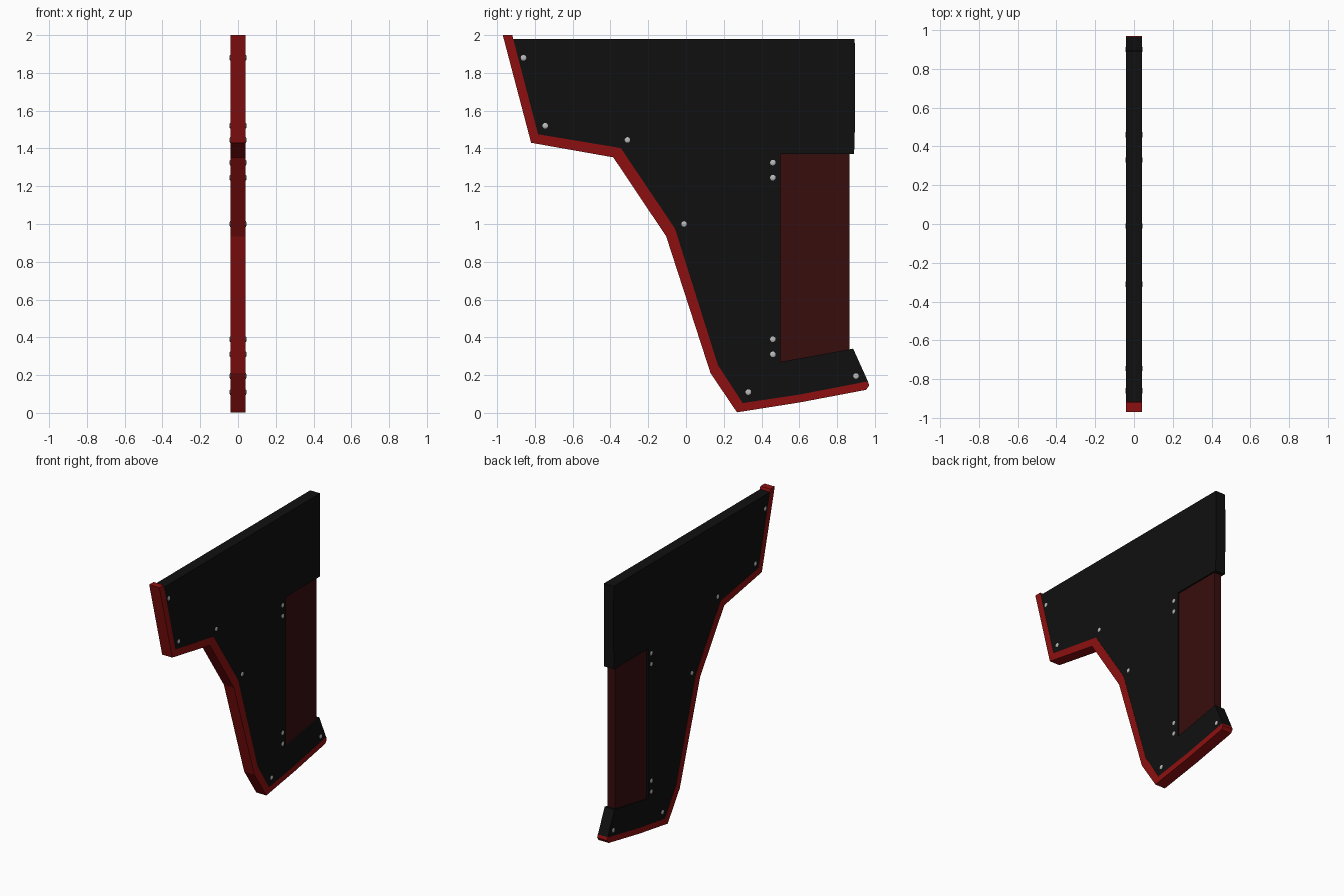
import bpy, bmesh, math
from mathutils import Matrix

if "Cube" in bpy.data.objects:
    bpy.data.objects.remove(bpy.data.objects["Cube"])


def material(name, r, g, b):
    m = bpy.data.materials.new(name)
    m.diffuse_color = (r, g, b, 1)
    m.use_nodes = True
    m.node_tree.nodes["Principled BSDF"].inputs["Base Color"].default_value = m.diffuse_color
    return m


def finish(name, bm, mat):
    bmesh.ops.recalc_face_normals(bm, faces=bm.faces[:])
    me = bpy.data.meshes.new(name)
    bm.to_mesh(me)
    bm.free()
    ob = bpy.data.objects.new(name, me)
    bpy.context.collection.objects.link(ob)
    me.materials.append(mat)
    return ob


def slab(name, outline, half, mat):
    """Extrude a closed (y, z) outline symmetrically across x."""
    bm = bmesh.new()
    face = bm.faces.new([bm.verts.new((-half, y, z)) for y, z in outline])
    ext = bmesh.ops.extrude_face_region(bm, geom=[face])
    for v in ext["geom"]:
        if isinstance(v, bmesh.types.BMVert):
            v.co.x = half
    return finish(name, bm, mat)


black = material("black", 0.005, 0.005, 0.005)
red = material("red", 0.27, 0.005, 0.005)
dark_red = material("dark_red", 0.04, 0.004, 0.004)
steel = material("steel", 0.5, 0.5, 0.5)

# Edge trim: outer line and inner line of the border strip
outer = [(-0.97, 2.0), (-0.82, 1.43), (-0.385, 1.353), (-0.105, 0.935),
         (0.13, 0.21), (0.27, 0.003), (0.60, 0.055), (0.953, 0.122), (0.97, 0.145)]
inner = [(-0.92, 2.0), (-0.783, 1.475), (-0.345, 1.402), (-0.058, 0.975),
         (0.168, 0.255), (0.30, 0.052), (0.60, 0.097), (0.963, 0.167)]
slab("edge_trim", outer + inner[::-1], 0.041, red)

# Main plate, notched at the rear for the inset panel
rear = [(0.885, 0.34), (0.5, 0.27), (0.5, 1.37), (0.89, 1.37),
        (0.895, 1.54), (0.895, 1.86), (0.893, 1.98), (-0.915, 1.98)]
slab("main_plate", inner[1:] + rear, 0.04, black)

# Thinner panel inside the notch
slab("inset_panel", [(0.49, 0.26), (0.865, 0.33), (0.865, 1.38), (0.49, 1.38)], 0.03, dark_red)

# Domed rivets on both sides
rivets = [(-0.86, 1.88), (-0.745, 1.52), (-0.31, 1.445), (-0.01, 1.0), (0.46, 1.325),
          (0.46, 1.245), (0.46, 0.39), (0.46, 0.31), (0.33, 0.11), (0.9, 0.195)]
bm = bmesh.new()
for y, z in rivets:
    for s in (-1, 1):
        for r1, r2, x, d in ((0.015, 0.015, 0.039, 0.006), (0.015, 0.008, 0.0435, 0.003)):
            bmesh.ops.create_cone(
                bm, cap_ends=True, segments=12, radius1=r1, radius2=r2, depth=d,
                matrix=Matrix.Translation((s * x, y, z)) @ Matrix.Rotation(s * math.pi / 2, 4, 'Y'))
finish("rivets", bm, steel)
